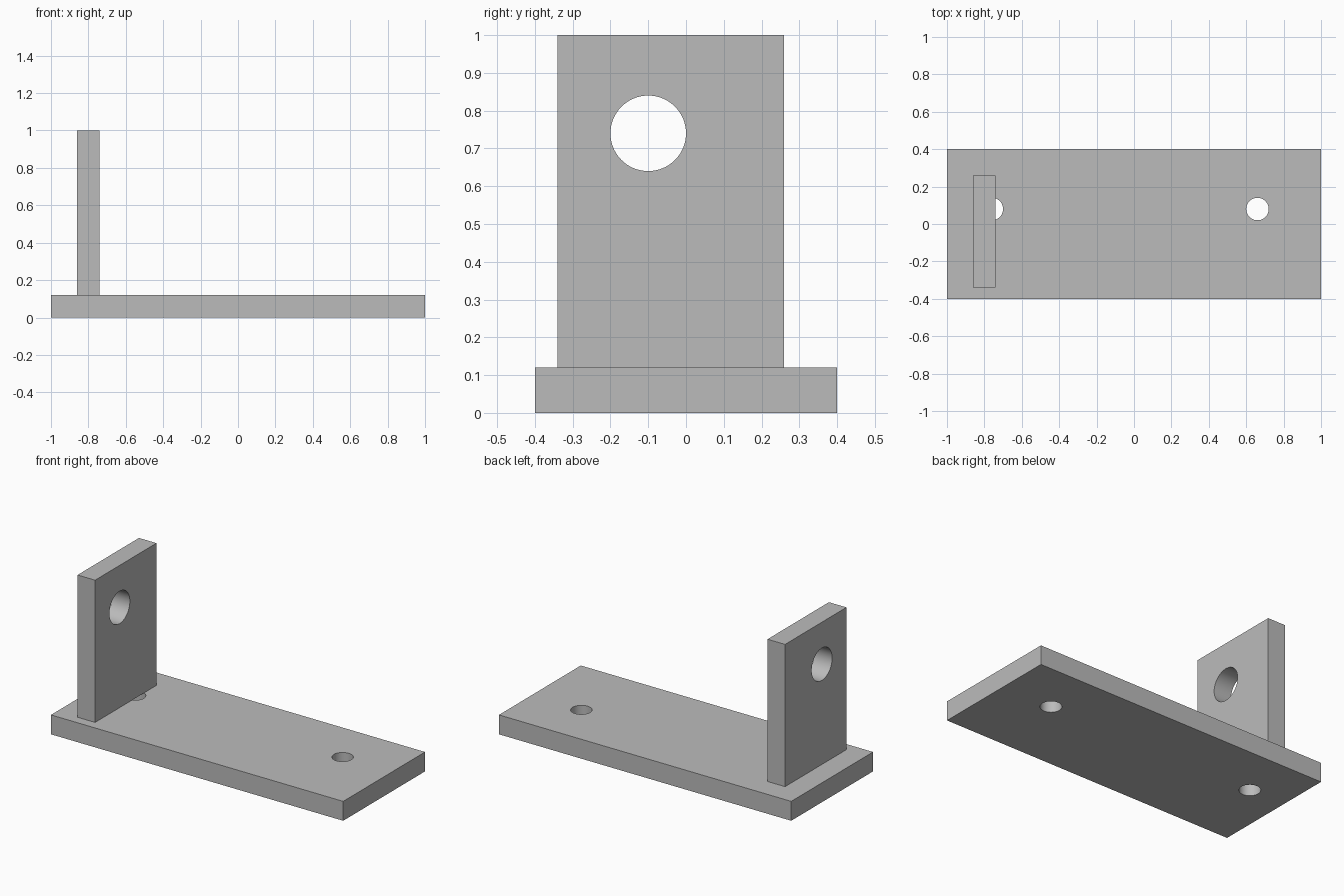
import bpy
import math

if "Cube" in bpy.data.objects:
    bpy.data.objects.remove(bpy.data.objects["Cube"])

grey = bpy.data.materials.new("plain grey")
grey.diffuse_color = (0.5, 0.5, 0.5, 1)
grey.use_nodes = True
grey.node_tree.nodes["Principled BSDF"].inputs["Base Color"].default_value = grey.diffuse_color


def box(name, lo, hi):
    centre = [(a + b) / 2 for a, b in zip(lo, hi)]
    bpy.ops.mesh.primitive_cube_add(size=1, location=centre)
    ob = bpy.context.object
    ob.name = name
    ob.scale = [b - a for a, b in zip(lo, hi)]
    bpy.ops.object.transform_apply(location=True, rotation=True, scale=True)
    ob.data.materials.append(grey)
    return ob


def drill(ob, centre, radius, depth, rotation=(0, 0, 0)):
    # Cut a round through-hole, then discard the cutter
    bpy.ops.mesh.primitive_cylinder_add(vertices=64, radius=radius, depth=depth,
                                        location=centre, rotation=rotation)
    cutter = bpy.context.object
    cutter.data.materials.append(grey)
    cutter.hide_render = True
    mod = ob.modifiers.new("hole", 'BOOLEAN')
    mod.operation = 'DIFFERENCE'
    mod.solver = 'EXACT'
    mod.object = cutter
    bpy.ops.object.select_all(action='DESELECT')
    ob.select_set(True)
    bpy.context.view_layer.objects.active = ob
    bpy.ops.object.modifier_apply(modifier=mod.name)
    bpy.data.objects.remove(cutter)


# Base plate with two mounting holes
base = box("base_plate", (-1, -0.4, 0), (1, 0.4, 0.12))
for x in (-0.76, 0.66):
    drill(base, (x, 0.08, 0.06), 0.06, 0.4)

# Upright plate with one large bore
upright = box("upright_plate", (-0.86, -0.34, 0.12), (-0.74, 0.26, 1))
drill(upright, (-0.8, -0.1, 0.74), 0.1, 0.4, (0, math.pi / 2, 0))

# Smooth hole walls, sharp edges
for ob in (base, upright):
    bpy.ops.object.select_all(action='DESELECT')
    ob.select_set(True)
    bpy.context.view_layer.objects.active = ob
    bpy.ops.object.shade_smooth_by_angle(angle=math.radians(30))
